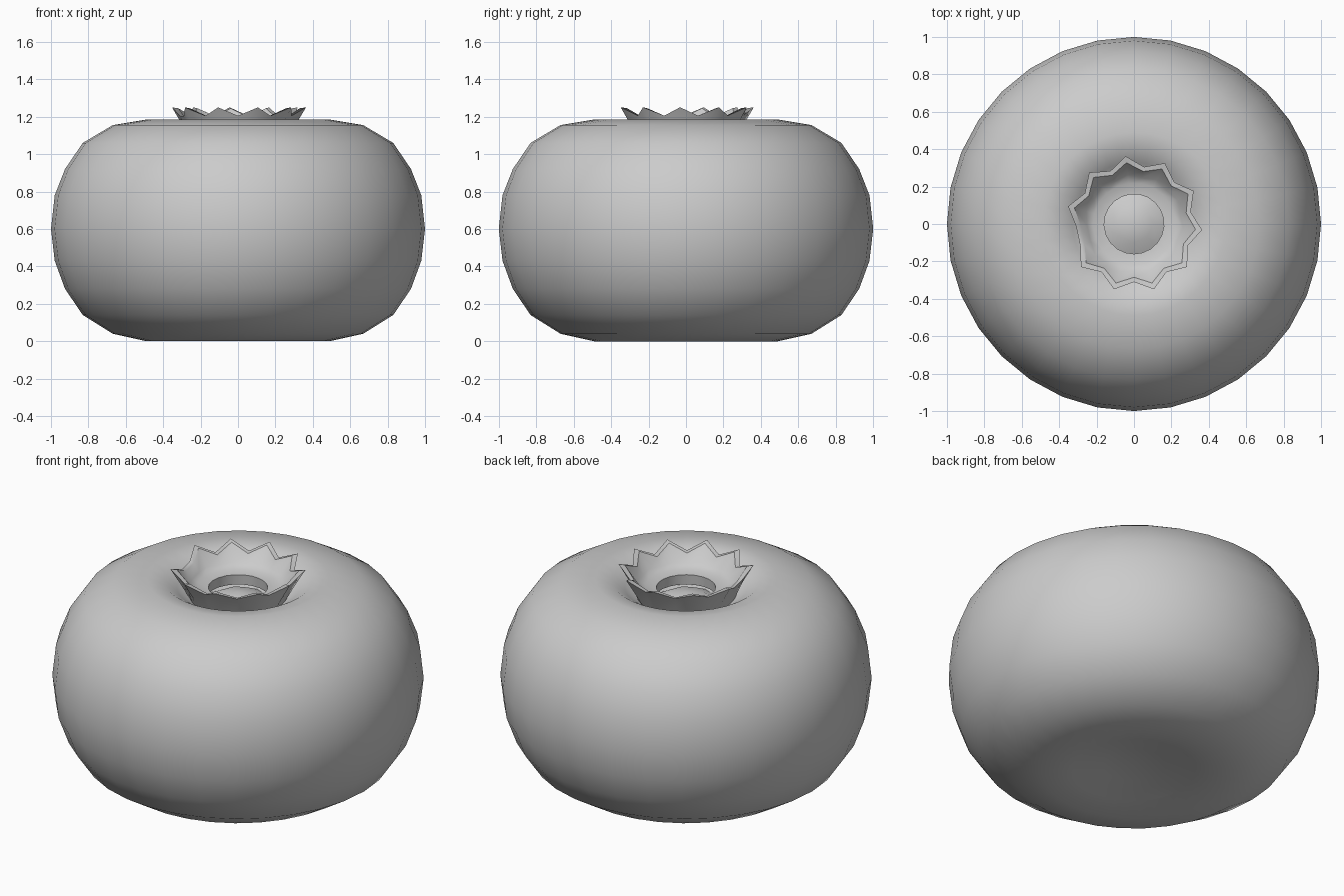
import bpy
import bmesh
from math import cos, sin, radians

if "Cube" in bpy.data.objects:
    bpy.data.objects.remove(bpy.data.objects["Cube"])


def build(name, rings, cap_start, cap_end, smooth_angle):
    """Skin a stack of point rings; a cap is the z of a centre point."""
    bm = bmesh.new()
    loops = [[bm.verts.new(p) for p in ring] for ring in rings]
    n = len(loops[0])
    for a, b in zip(loops, loops[1:]):
        for i in range(n):
            j = (i + 1) % n
            bm.faces.new((a[i], a[j], b[j], b[i]))
    for z, loop in ((cap_start, loops[0]), (cap_end, loops[-1])):
        if z is not None:
            c = bm.verts.new((0, 0, z))
            for i in range(n):
                bm.faces.new((c, loop[i], loop[(i + 1) % n]))
    bmesh.ops.recalc_face_normals(bm, faces=bm.faces)
    mesh = bpy.data.meshes.new(name)
    bm.to_mesh(mesh)
    bm.free()
    obj = bpy.data.objects.new(name, mesh)
    bpy.context.collection.objects.link(obj)
    bpy.ops.object.select_all(action='DESELECT')
    obj.select_set(True)
    bpy.context.view_layer.objects.active = obj
    bpy.ops.object.shade_smooth_by_angle(angle=radians(smooth_angle))
    return obj


def ring(angles, radii, heights):
    return [(r * cos(radians(a)), r * sin(radians(a)), z)
            for a, r, z in zip(angles, radii, heights)]


# Berry body: squashed sphere, dimpled below and sunk around the crown
profile = [(0.17, 0.05), (0.33, 0.018), (0.49, 0.0), (0.67, 0.04), (0.83, 0.14),
           (0.925, 0.28), (0.98, 0.43), (1.0, 0.6), (0.98, 0.78), (0.925, 0.92),
           (0.83, 1.06), (0.67, 1.155), (0.49, 1.185), (0.40, 1.175),
           (0.33, 1.13), (0.26, 1.08), (0.18, 1.05)]
N = 32
spin = [360 * i / N for i in range(N)]
build("berry_body", [ring(spin, [r] * N, [z] * N) for r, z in profile],
      0.06, 1.05, 80)

# Crown: ten points, with one point missing on the left side
angles, is_tip = [], []
for k in range(10):
    tip = -141 + 34 * k
    angles += [tip, tip + 17]
    is_tip += [True, False]
angles.append(202)
is_tip.append(False)


def star(r_tip, z_tip, r_valley, z_valley):
    return ring(angles, [r_tip if t else r_valley for t in is_tip],
                [z_tip if t else z_valley for t in is_tip])


crown = [star(0.26, 1.07, 0.26, 1.07),
         star(0.305, 1.15, 0.285, 1.15),
         star(0.365, 1.25, 0.31, 1.205),
         star(0.33, 1.245, 0.285, 1.20),
         star(0.265, 1.155, 0.25, 1.155),
         star(0.22, 1.135, 0.22, 1.135),
         star(0.16, 1.13, 0.16, 1.13),
         star(0.165, 1.07, 0.165, 1.07)]
build("crown", crown, None, None, 50)

# Small dome at the bottom of the crown's hole
M = 8
spin = [360 * i / M for i in range(M)]
build("crown_centre", [ring(spin, [r] * M, [z] * M)
                       for r, z in ((0.18, 1.05), (0.10, 1.09))],
      None, 1.105, 80)
